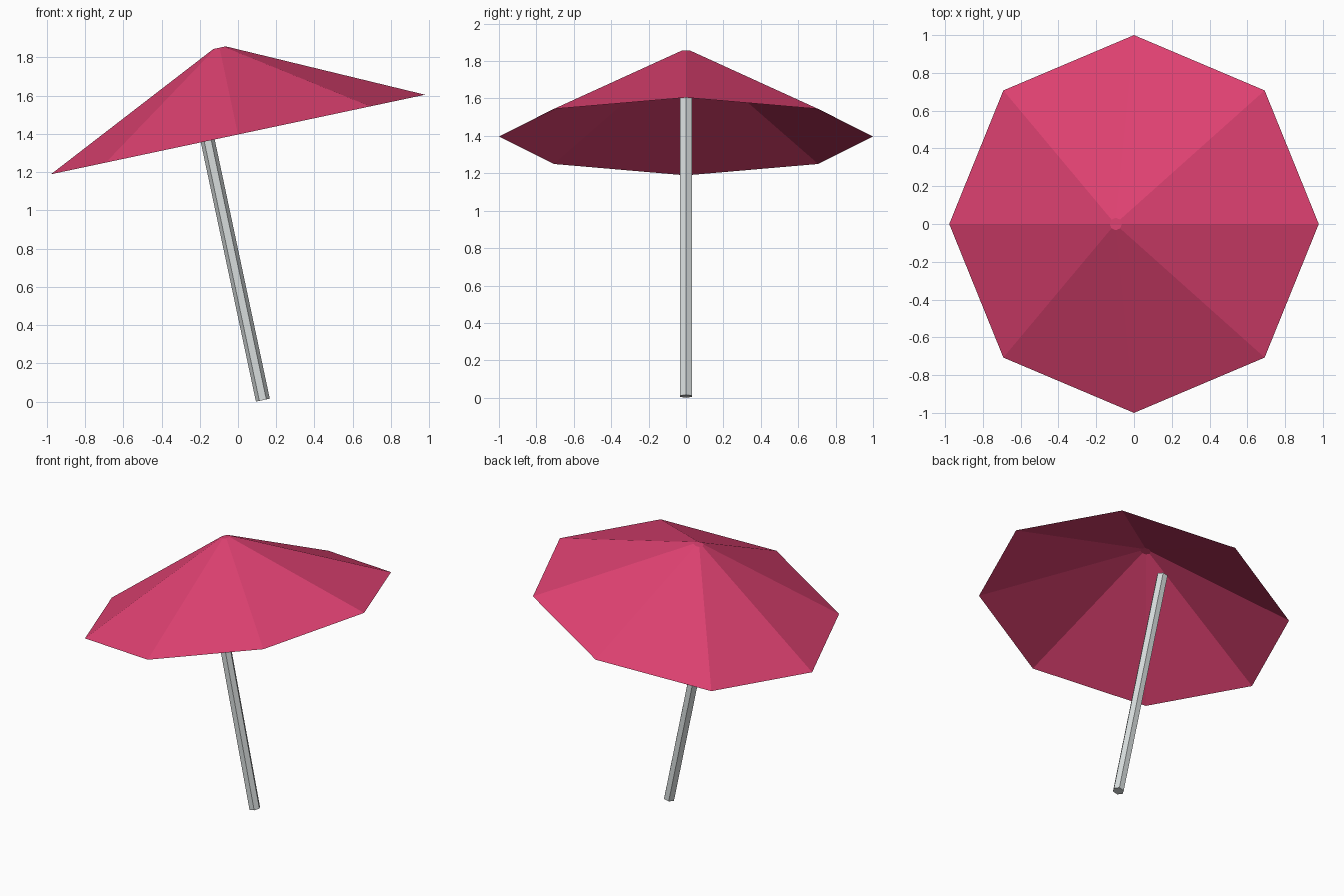
import bpy, bmesh
from math import sin, cos, pi, radians
from mathutils import Matrix

# Remove the default cube
cube = bpy.data.objects.get("Cube")
if cube:
    bpy.data.objects.remove(cube)

TILT = radians(-12)


def make_material(name, rgb):
    color = (*rgb, 1)
    mat = bpy.data.materials.new(name)
    mat.use_nodes = True
    mat.diffuse_color = color
    bsdf = mat.node_tree.nodes["Principled BSDF"]
    bsdf.inputs["Base Color"].default_value = color
    bsdf.inputs["Roughness"].default_value = 0.8
    return mat


def tapered_tube(name, sides, r_low, r_high, height, location, mat, cap_low):
    """Flat-sided tube with a closed top, leaning along the shared tilt."""
    bm = bmesh.new()
    low, high = [
        [bm.verts.new((r * cos(2 * pi * i / sides), r * sin(2 * pi * i / sides), z))
         for i in range(sides)]
        for r, z in ((r_low, 0), (r_high, height))
    ]
    for i in range(sides):
        j = (i + 1) % sides
        bm.faces.new((low[i], low[j], high[j], high[i]))
    bm.faces.new(high)
    if cap_low:
        bm.faces.new(low[::-1])
    mesh = bpy.data.meshes.new(name)
    bm.to_mesh(mesh)
    bm.free()
    mesh.materials.append(mat)
    obj = bpy.data.objects.new(name, mesh)
    obj.matrix_world = Matrix.Translation(location) @ Matrix.Rotation(TILT, 4, "Y")
    bpy.context.collection.objects.link(obj)
    return obj


pink = make_material("pink fabric", (0.73, 0.053, 0.165))
metal = make_material("light grey metal", (0.68, 0.72, 0.72))

# Canopy: open-bottomed eight-sided sheet with a tiny flat top
tapered_tube("canopy", 8, 1.0, 0.033, 0.464, (0, 0, 1.397), pink, False)

# Pole: six-sided, set off the canopy axis
tapered_tube("pole", 6, 0.037, 0.037, 1.75, (0.13, 0, 0.008), metal, True)
